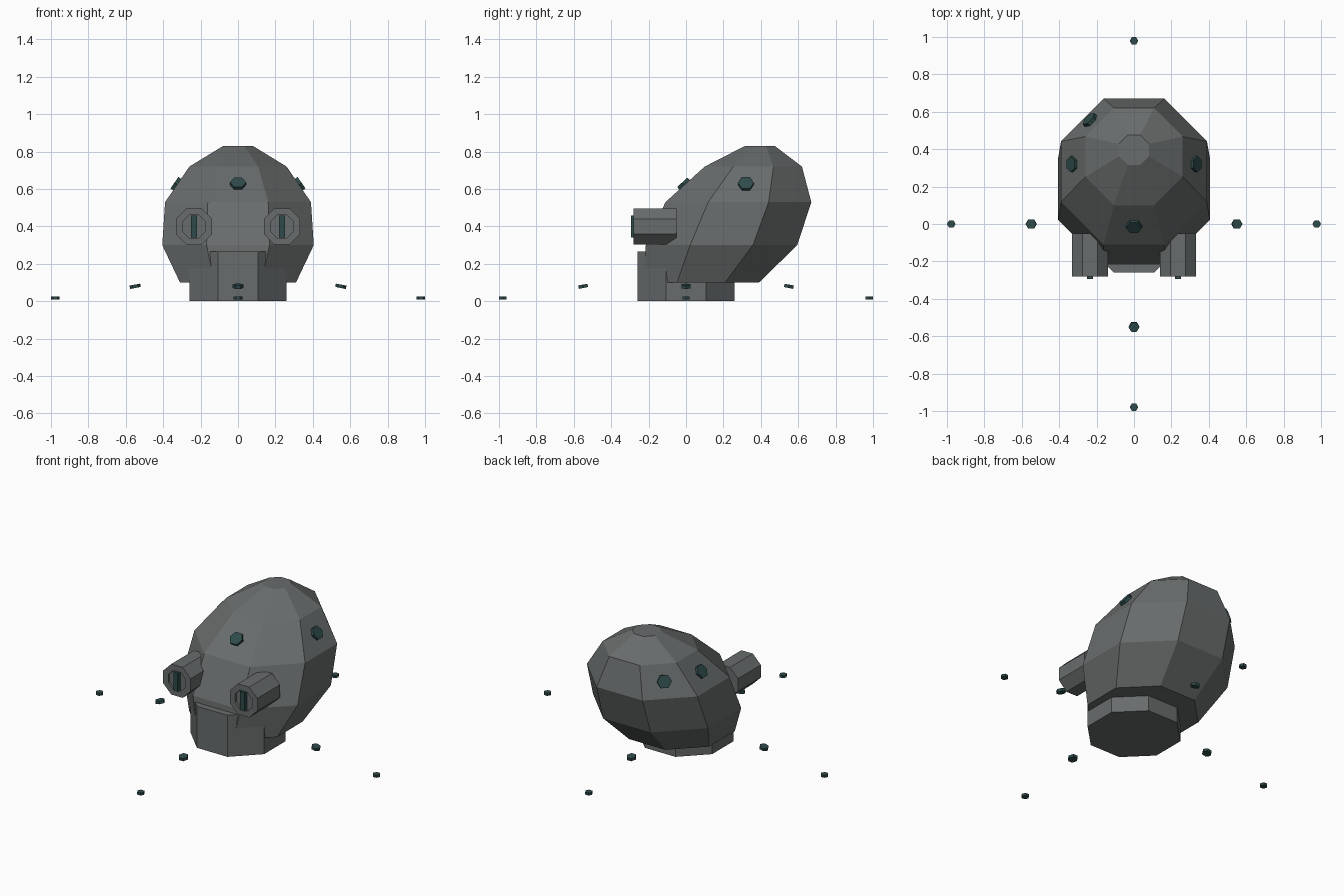
import bpy, bmesh
from math import cos, sin, pi, radians
from mathutils import Vector, Matrix

cube = bpy.data.objects.get("Cube")
if cube:
    bpy.data.objects.remove(cube, do_unlink=True)


def material(name, rgb):
    mat = bpy.data.materials.new(name)
    mat.use_nodes = True
    mat.diffuse_color = (*rgb, 1)
    mat.node_tree.nodes["Principled BSDF"].inputs["Base Color"].default_value = (*rgb, 1)
    return mat


STONE = material("dark_grey", (0.14, 0.15, 0.15))
TEAL = material("dark_teal", (0.028, 0.069, 0.069))


def finish(name, bm, mat, matrix=Matrix()):
    bmesh.ops.recalc_face_normals(bm, faces=bm.faces)
    mesh = bpy.data.meshes.new(name)
    bm.to_mesh(mesh)
    bm.free()
    mesh.materials.append(mat)
    obj = bpy.data.objects.new(name, mesh)
    obj.matrix_world = matrix
    bpy.context.collection.objects.link(obj)
    return obj


def loft(name, rings, mat, sides=8, matrix=Matrix()):
    """Skin polygon rings given as (height, y centre, flat radius)."""
    bm = bmesh.new()
    turn = pi / 8 if sides == 8 else 0
    loops = []
    for z, y, flat in rings:
        r = flat / cos(pi / sides)
        angles = [turn + 2 * pi * i / sides for i in range(sides)]
        loops.append([bm.verts.new((r * cos(a), y + r * sin(a), z)) for a in angles])
    for low, high in zip(loops, loops[1:]):
        for i in range(sides):
            j = (i + 1) % sides
            bm.faces.new((low[i], low[j], high[j], high[i]))
    bm.faces.new(loops[0])
    bm.faces.new(loops[-1])
    return finish(name, bm, mat, matrix)


def bolt(name, place, normal, point, radius, thick):
    """Hexagonal plate facing normal, with one corner towards point."""
    z = Vector(normal).normalized()
    x = Vector(point).normalized()
    y = z.cross(x)
    frame = Matrix((x, y, z)).transposed().to_4x4()
    flat = radius * cos(pi / 6)
    loft(name, [(-thick / 2, 0, flat), (thick / 2, 0, flat)], TEAL, 6,
         Matrix.Translation(place) @ frame)


# Backward-leaning head and the neck that also forms the jaw
loft("head", [(0.10, 0.08, 0.31), (0.30, 0.19, 0.405), (0.53, 0.28, 0.39),
              (0.72, 0.36, 0.26), (0.83, 0.395, 0.08)], STONE)
loft("neck_and_jaw", [(0, 0, 0.26), (0.265, 0, 0.26)], STONE)

# Tubular eyes with a recessed lens and an upright slit
for side, s in (("left", 1), ("right", -1)):
    spot = Matrix.Translation((s * 0.235, 0, 0.40)) @ Matrix.Rotation(radians(90), 4, 'X')
    loft(side + "_eye", [(0.05, 0, 0.097), (0.28, 0, 0.097), (0.28, 0, 0.061),
                         (0.265, 0, 0.061)], STONE, 8, spot)
    bm = bmesh.new()
    bmesh.ops.create_cube(bm, size=1, matrix=Matrix.Translation((0, 0, 0.276))
                          @ Matrix.Diagonal((0.03, 0.118, 0.034, 1)))
    finish(side + "_eye_slit", bm, TEAL, spot)

# Bolts set on the head
bolt("front_bolt", (0, -0.012, 0.627), (0, -0.67, 0.74), (1, 0, 0), 0.043, 0.024)
for side, s in (("left", 1), ("right", -1)):
    bolt(side + "_bolt", (s * 0.33, 0.32, 0.627), (s * 0.825, 0, 0.565), (0, 1, 0), 0.043, 0.024)
bolt("back_bolt", (-0.235, 0.555, 0.627), (-0.66, 0.66, 0.36), (1, 1, 0), 0.043, 0.024)

# Two circles of loose bolts around the neck
for name, dx, dy in (("left", 1, 0), ("right", -1, 0), ("front", 0, -1), ("back", 0, 1)):
    # the x corner follows the outward tilt of the plate
    tilt = radians(11)
    normal = (dx * sin(tilt), dy * sin(tilt), cos(tilt))
    point = (cos(tilt), 0, -dx * sin(tilt)) if dx else (1, 0, 0)
    bolt(name + "_inner_bolt", (dx * 0.55, dy * 0.55, 0.08), normal, point, 0.029, 0.018)
    bolt(name + "_outer_bolt", (dx * 0.977, dy * 0.979, 0.018), (0, 0, 1), (1, 0, 0), 0.023, 0.016)
